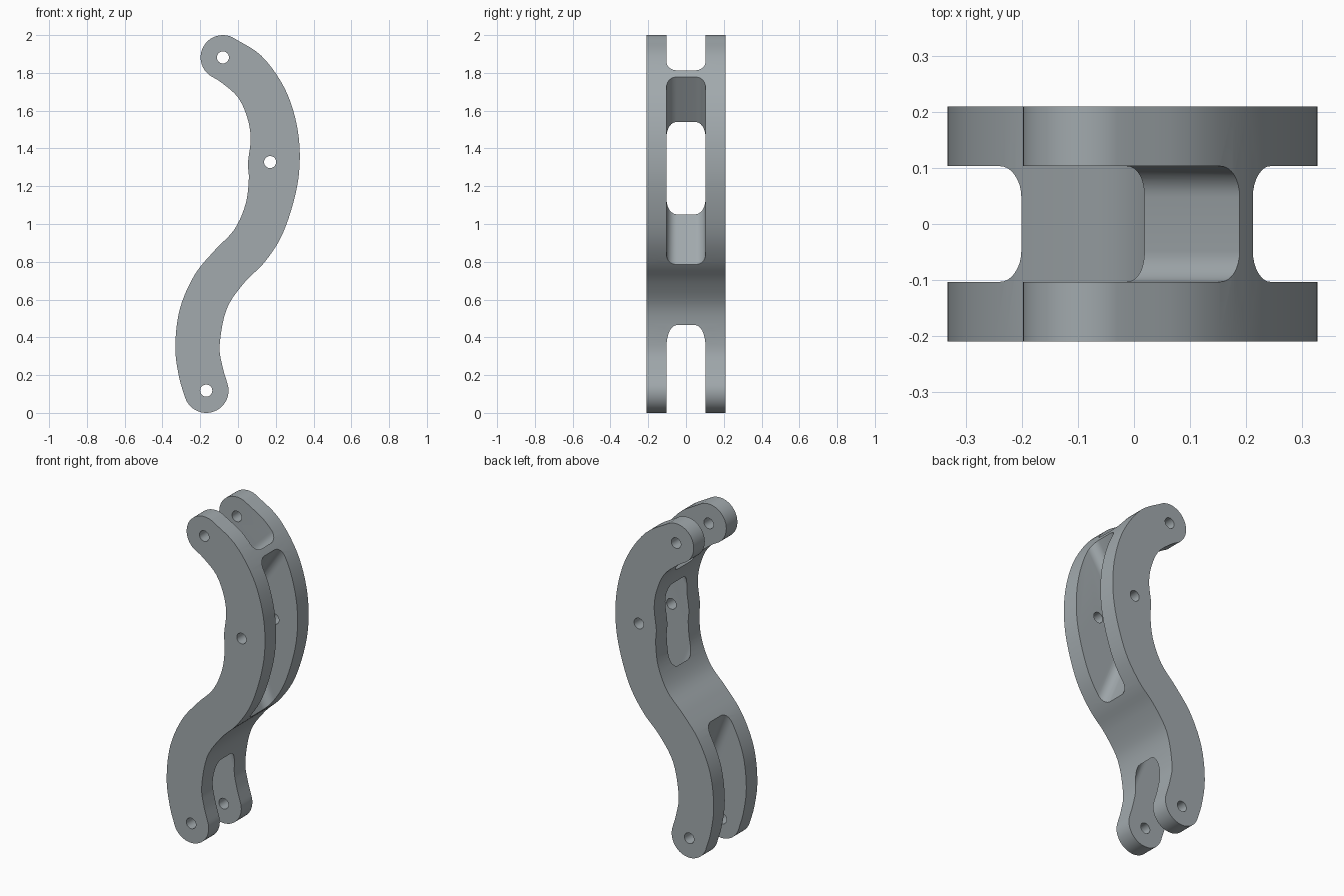
import bpy, bmesh, math
from mathutils import Vector

cube = bpy.data.objects.get("Cube")
if cube:
    bpy.data.objects.remove(cube)

HALF = 0.209        # half thickness of the link
SLOT = 0.103        # half width of the slots
FILLET = 0.055      # corner radius of the slots
BOSS_R = 0.118
TOP, MID, LOW = (-0.08, 1.882), (0.17, 1.328), (-0.168, 0.118)


def arc(centre, r, a0, a1, n):
    angles = [math.radians(a0 + (a1 - a0) * i / n) for i in range(n + 1)]
    return [Vector((centre[0] + r * math.cos(a), centre[1] + r * math.sin(a))) for a in angles]


def spline(points, steps=5):
    """Smooth path through the points, without its first and last point."""
    p = [Vector(q) for q in points]
    p = [2 * p[0] - p[1]] + p + [2 * p[-1] - p[-2]]
    out = []
    for a, b, c, d in zip(p, p[1:], p[2:], p[3:]):
        for i in range(steps):
            t = i / steps
            out.append(0.5 * (2 * b + (c - a) * t + (2 * a - 5 * b + 4 * c - d) * t ** 2
                              + (3 * b - a - 3 * c + d) * t ** 3))
    return out[1:]


def loft(name, ring_a, ring_b):
    """Closed solid between two matching rings."""
    bm = bmesh.new()
    a = [bm.verts.new(v) for v in ring_a]
    b = [bm.verts.new(v) for v in ring_b]
    n = len(a)
    bm.faces.new(a)
    bm.faces.new(b[::-1])
    for i in range(n):
        bm.faces.new((a[i], b[i], b[(i + 1) % n], a[(i + 1) % n]))
    bmesh.ops.recalc_face_normals(bm, faces=bm.faces)
    mesh = bpy.data.meshes.new(name)
    bm.to_mesh(mesh)
    bm.free()
    obj = bpy.data.objects.new(name, mesh)
    bpy.context.collection.objects.link(obj)
    return obj


def prism(name, outline, half):
    return loft(name, [(p.x, -half, p.y) for p in outline], [(p.x, half, p.y) for p in outline])


def slot_cutter(name, wall_a, wall_b):
    """Rounded slot between two sloping end walls, each given by two x-z points."""
    wall_a, wall_b = [[Vector(p) for p in w] for w in (wall_a, wall_b)]
    rings = []
    for k in range(2):
        a, b = wall_a[k], wall_b[k]
        along = (b - a).normalized()
        ring = []
        for origin, wall, sign in ((a, wall_a, 1), (b, wall_b, -1)):
            w = (wall[1] - wall[0]).normalized()
            depth = FILLET / abs(along.dot(Vector((-w.y, w.x))))
            for side in (-sign, sign):
                for i in range(9):
                    t = math.radians(90 * i / 8)
                    if side == sign:
                        t = math.pi / 2 - t
                    y = side * (SLOT - FILLET + FILLET * math.cos(t))
                    p = origin + along * sign * depth * (1 - math.sin(t))
                    ring.append((p.x, y, p.y))
        rings.append(ring)
    return loft(name, *rings)


# Curved link body: boss arcs joined by two flowing edges
top_arc = arc(TOP, BOSS_R, 65, 235, 24)
low_arc = arc(LOW, BOSS_R, 200, 380, 24)
left_edge = [top_arc[-1], (-0.087, 1.748), (0, 1.67), (0.05, 1.56), (0.067, 1.45), (0.053, 1.325),
             (0.057, 1.236), (0.04, 1.105), (-0.02, 0.97), (-0.124, 0.86), (-0.23, 0.73),
             (-0.308, 0.55), (-0.332, 0.35), (-0.312, 0.19), low_arc[0]]
right_edge = [low_arc[-1], (-0.083, 0.25), (-0.097, 0.36), (-0.06, 0.55), (0.034, 0.69),
              (0.14, 0.797), (0.235, 0.945), (0.304, 1.157), (0.327, 1.34), (0.31, 1.53),
              (0.246, 1.72), (0.124, 1.89), top_arc[0]]
link = prism("curved_link", top_arc + spline(left_edge) + low_arc + spline(right_edge), HALF)

# Clevis slots at both ends, window in the middle
cutters = [
    slot_cutter("top_slot_cutter", [(0.26, 1.887), (-0.1, 1.517)], [(0.1, 2.3), (-0.6, 2.3)]),
    slot_cutter("window_cutter", [(0.273, 0.434), (-0.013, 1.136)], [(0.416, 2.09), (0.008, 1.468)]),
    slot_cutter("low_slot_cutter", [(-0.361, 1.19), (-0.0045, 0.26)], [(-0.5, -0.4), (0.02, -0.4)]),
]
# Pin holes
for label, centre in (("top", TOP), ("middle", MID), ("low", LOW)):
    cutters.append(prism(label + "_hole_cutter", arc(centre, 0.032, 0, 348.75, 31), 0.4))

for cutter in cutters:
    cutter.hide_render = True
    mod = link.modifiers.new(cutter.name, "BOOLEAN")
    mod.operation = "DIFFERENCE"
    mod.solver = "EXACT"
    mod.object = cutter

# Bake the cuts, then drop the cutters
bpy.context.view_layer.update()
baked = bpy.data.meshes.new_from_object(link.evaluated_get(bpy.context.evaluated_depsgraph_get()))
link.modifiers.clear()
link.data = baked
for cutter in cutters:
    bpy.data.objects.remove(cutter)

# Steel grey finish
colour = (0.36, 0.40, 0.42, 1)
steel = bpy.data.materials.new("steel_grey")
steel.use_nodes = True
steel.diffuse_color = colour
steel.node_tree.nodes["Principled BSDF"].inputs["Base Color"].default_value = colour
link.data.materials.clear()
link.data.materials.append(steel)

bpy.ops.object.select_all(action="DESELECT")
link.select_set(True)
bpy.context.view_layer.objects.active = link
bpy.ops.object.shade_smooth_by_angle(angle=math.radians(25))
